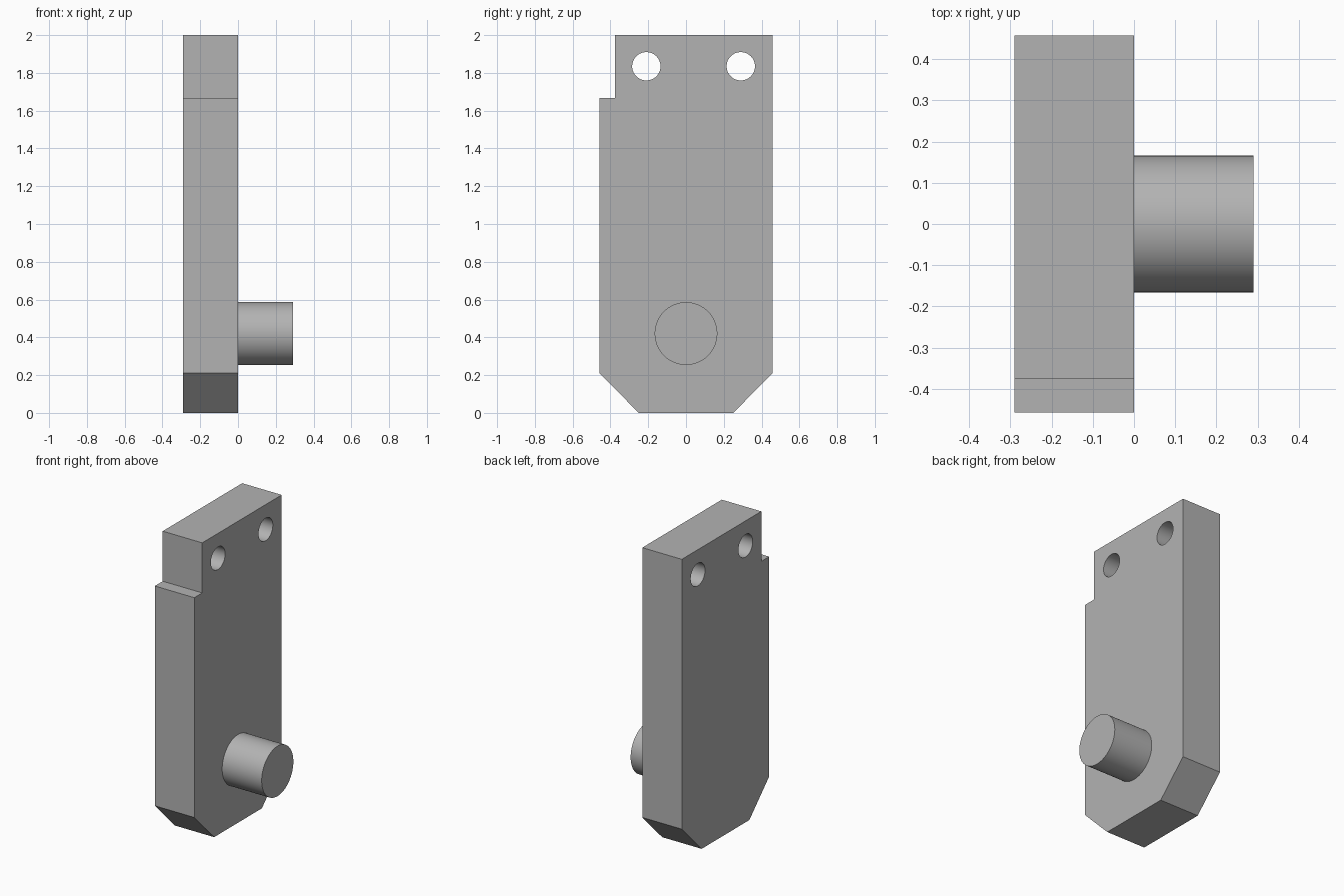
import bpy
import bmesh
from math import radians

cube = bpy.data.objects.get("Cube")
if cube:
    bpy.data.objects.remove(cube, do_unlink=True)

BACK_X, FACE_X, PEG_X = -0.29, 0.0, 0.29

grey = bpy.data.materials.new("plain_grey")
grey.use_nodes = True
colour = (0.45, 0.45, 0.45, 1)
grey.diffuse_color = colour
grey.node_tree.nodes["Principled BSDF"].inputs["Base Color"].default_value = colour


def smooth(obj):
    bpy.ops.object.select_all(action="DESELECT")
    obj.select_set(True)
    bpy.context.view_layer.objects.active = obj
    bpy.ops.object.shade_smooth_by_angle(angle=radians(30))


def rod(name, radius, x0, x1, y, z):
    """Round bar lying along x."""
    bpy.ops.mesh.primitive_cylinder_add(
        vertices=64, radius=radius, depth=x1 - x0,
        location=((x0 + x1) / 2, y, z), rotation=(0, radians(90), 0))
    obj = bpy.context.object
    obj.name = name
    obj.data.materials.append(grey)
    return obj


# Plate: side outline with a notched top corner and chamfered foot
outline = [(-0.25, 0), (0.25, 0), (0.458, 0.21), (0.458, 2),
           (-0.375, 2), (-0.375, 1.668), (-0.458, 1.668), (-0.458, 0.21)]
bm = bmesh.new()
face = bm.faces.new([bm.verts.new((BACK_X, y, z)) for y, z in outline])
extruded = bmesh.ops.extrude_face_region(bm, geom=[face])["geom"]
bmesh.ops.translate(bm, vec=(FACE_X - BACK_X, 0, 0),
                    verts=[v for v in extruded if isinstance(v, bmesh.types.BMVert)])
bmesh.ops.recalc_face_normals(bm, faces=bm.faces)
mesh = bpy.data.meshes.new("plate")
bm.to_mesh(mesh)
bm.free()
mesh.materials.append(grey)
plate = bpy.data.objects.new("plate", mesh)
bpy.context.collection.objects.link(plate)

# Two through holes near the top
for y in (-0.21, 0.29):
    cutter = rod("hole_cutter", 0.075, BACK_X - 0.1, FACE_X + 0.1, y, 1.835)
    cutter.hide_render = True
    cut = plate.modifiers.new("hole", "BOOLEAN")
    cut.operation = "DIFFERENCE"
    cut.solver = "EXACT"
    cut.object = cutter
    bpy.context.view_layer.objects.active = plate
    bpy.ops.object.modifier_apply(modifier=cut.name)
    bpy.data.objects.remove(cutter, do_unlink=True)
smooth(plate)

# Round peg, seated slightly into the plate
smooth(rod("peg", 0.166, FACE_X - 0.02, PEG_X, 0, 0.42))
